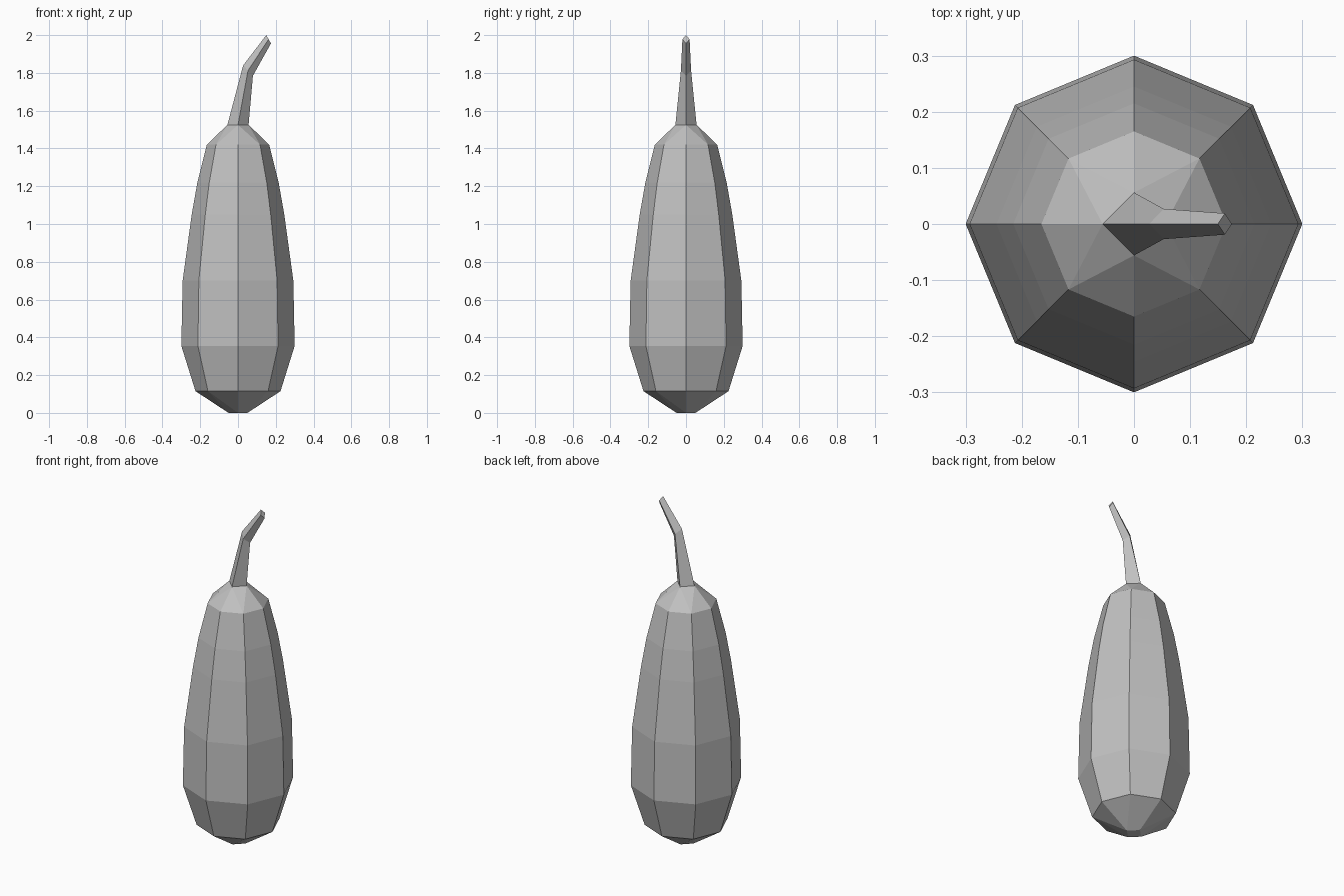
import bpy, bmesh
from math import cos, sin, pi
from mathutils import Vector

cube = bpy.data.objects.get("Cube")
if cube:
    bpy.data.objects.remove(cube, do_unlink=True)

grey = bpy.data.materials.new("plain grey")
grey.use_nodes = True
colour = (0.53, 0.53, 0.53, 1)
grey.diffuse_color = colour
grey.node_tree.nodes["Principled BSDF"].inputs["Base Color"].default_value = colour


def ring(bm, sides, centre, radius_x, radius_y, slope=0.0):
    """Polygon ring with corners on the axes, tilted by slope along x."""
    verts = []
    for i in range(sides):
        a = 2 * pi * i / sides
        dx, dy = radius_x * cos(a), radius_y * sin(a)
        verts.append(bm.verts.new(Vector(centre) + Vector((dx, dy, slope * dx))))
    return verts


def bridge(bm, low, high):
    n = len(low)
    for i in range(n):
        j = (i + 1) % n
        bm.faces.new((low[i], low[j], high[j], high[i]))


def taper(bm, eight, four):
    """Join an eight-sided ring to a four-sided one with triangles."""
    for i in range(4):
        a, diagonal, b = eight[2 * i], eight[2 * i + 1], eight[(2 * i + 2) % 8]
        p, q = four[i], four[(i + 1) % 4]
        for tri in ((a, diagonal, p), (diagonal, q, p), (diagonal, b, q)):
            bm.faces.new(tri)


def finish(bm, name):
    bmesh.ops.recalc_face_normals(bm, faces=bm.faces)
    mesh = bpy.data.meshes.new(name)
    bm.to_mesh(mesh)
    bm.free()
    mesh.materials.append(grey)
    obj = bpy.data.objects.new(name, mesh)
    bpy.context.collection.objects.link(obj)
    return obj


# Fruit body: eight-sided lathe with square ends
profile = [(0.225, 0.115), (0.30, 0.355), (0.293, 0.70),
           (0.245, 1.05), (0.215, 1.22), (0.165, 1.42)]
bm = bmesh.new()
rings = [ring(bm, 8, (0, 0, z), r, r) for r, z in profile]
for low, high in zip(rings, rings[1:]):
    bridge(bm, low, high)
base = ring(bm, 4, (0, 0, 0), 0.05, 0.05)
neck = ring(bm, 4, (0, 0, 1.525), 0.056, 0.056)
taper(bm, rings[0], base)
taper(bm, rings[-1], neck)
bm.faces.new(base)
body = finish(bm, "fruit_body")

# Bent stem: four-sided tube rising from the neck
bm = bmesh.new()
sections = [ring(bm, 4, (0, 0, 1.525), 0.056, 0.056),
            ring(bm, 4, (0.053, 0, 1.812), 0.026, 0.027, -1.05),
            ring(bm, 4, (0.162, 0, 1.978), 0.0125, 0.019, -1.75)]
for low, high in zip(sections, sections[1:]):
    bridge(bm, low, high)
bm.faces.new(sections[-1])
stem = finish(bm, "stem")
# Open tube at the neck: make sure the faces point outward
if stem.data.polygons[0].normal.dot(Vector((1, 1, 0))) < 0:
    stem.data.flip_normals()
